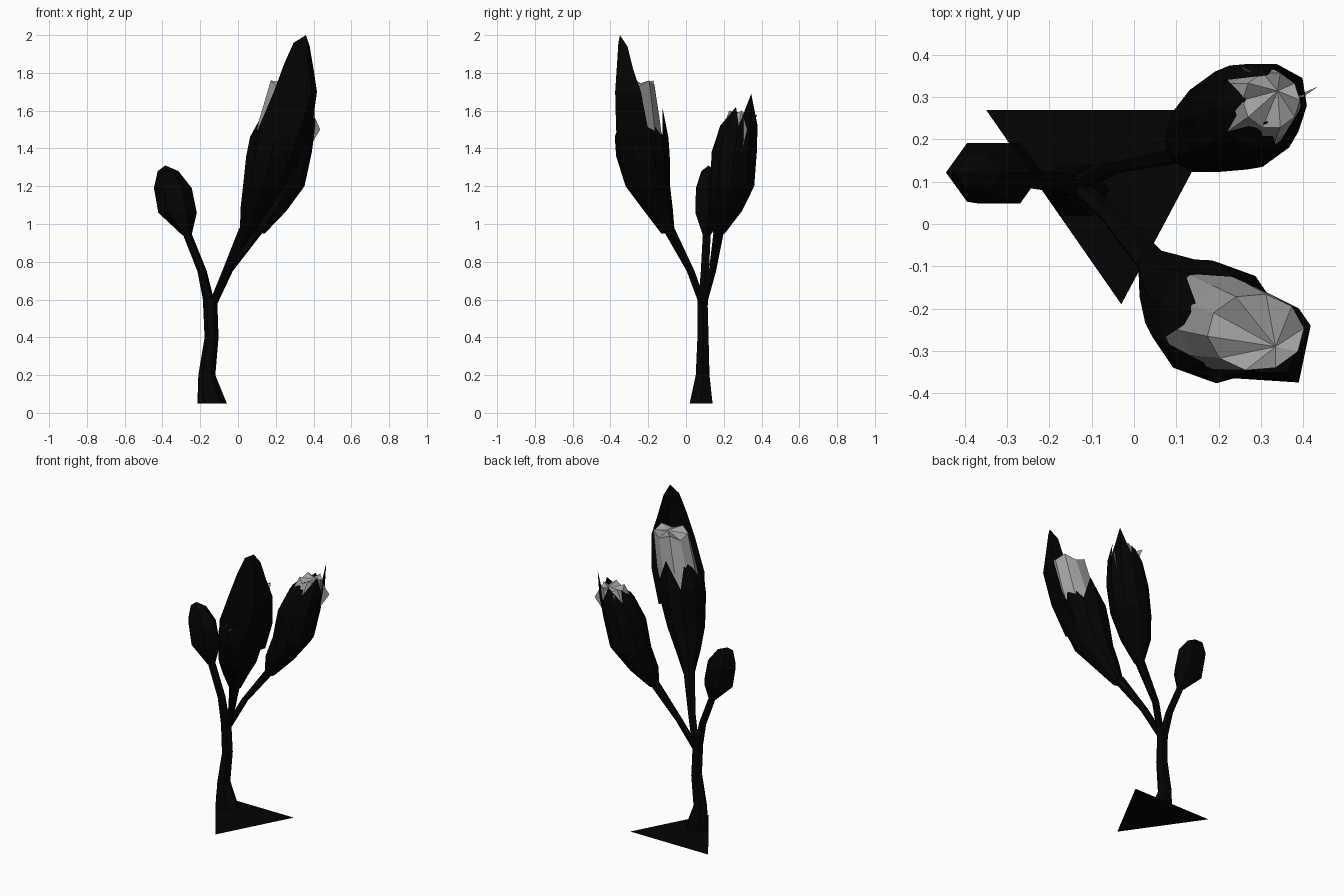
import bpy, bmesh
from math import sin, cos, tau, radians

if "Cube" in bpy.data.objects:
    bpy.data.objects.remove(bpy.data.objects["Cube"], do_unlink=True)


def material(name, value):
    m = bpy.data.materials.new(name)
    m.use_nodes = True
    m.diffuse_color = (value, value, value, 1)
    bsdf = m.node_tree.nodes["Principled BSDF"]
    bsdf.inputs["Base Color"].default_value = (value, value, value, 1)
    bsdf.inputs["Roughness"].default_value = 0.9
    return m


BLACK = material("black bark", 0.001)
GREY = material("pale grey petal", 0.35)


def finish(bm, name, mat):
    mesh = bpy.data.meshes.new(name)
    bmesh.ops.recalc_face_normals(bm, faces=bm.faces)
    bm.to_mesh(mesh)
    bm.free()
    mesh.materials.append(mat)
    ob = bpy.data.objects.new(name, mesh)
    bpy.context.collection.objects.link(ob)
    return ob


def ring(bm, row, sides, phase):
    """One horizontal cross-section: x, y, z, x radius, optional y radius."""
    x, y, z, rx = row[:4]
    ry = row[-1] if len(row) > 4 else rx
    angles = [tau * i / sides + radians(phase) for i in range(sides)]
    return [bm.verts.new((x + rx * cos(a), y + ry * sin(a), z)) for a in angles]


def bridge(bm, lower, upper):
    n = len(lower)
    for i in range(n):
        j = (i + 1) % n
        bm.faces.new((lower[i], lower[j], upper[j], upper[i]))


def fan(bm, rim, point):
    c = bm.verts.new(point)
    for i in range(len(rim)):
        bm.faces.new((rim[i], rim[(i + 1) % len(rim)], c))


def loft(bm, rows, sides, phase=0):
    rings = [ring(bm, r, sides, phase) for r in rows]
    for a, b in zip(rings, rings[1:]):
        bridge(bm, a, b)
    return rings


def tube(name, rows, cap=None):
    bm = bmesh.new()
    rings = loft(bm, rows, 6)
    if cap:
        fan(bm, rings[-1], cap)
    return finish(bm, name, BLACK)


def plate(name, points, mat):
    bm = bmesh.new()
    bm.faces.new([bm.verts.new(p) for p in points])
    return finish(bm, name, mat)


def sepal_cup(name, rows, tips, radius, phase):
    """Ten-sided cup whose rim rises into five pointed sepals."""
    bm = bmesh.new()
    rim = loft(bm, rows, 10, phase)[-1]
    cx, cy = rows[-1][:2]
    for k, (z, dx, dy) in enumerate(tips):
        a, b, c = (rim[(2 * k + i) % 10] for i in range(3))
        ang = tau * (2 * k + 1) / 10 + radians(phase)
        tip = bm.verts.new((cx + dx + radius * cos(ang),
                            cy + dy + radius * sin(ang), z))
        bm.faces.new((a, b, tip))
        bm.faces.new((b, c, tip))
    return finish(bm, name, BLACK)


def petals(name, rows, centre, notch, phase):
    """Closed inner petals with a jagged rim and a fan of facets on top."""
    bm = bmesh.new()
    rim = loft(bm, rows, 10, phase)[-1]
    for v in rim[1::2]:
        v.co.z -= notch
    fan(bm, rim, centre)
    return finish(bm, name, GREY)


# Flat ground patch
plate("ground_patch", ((-.35, .27, 0), (-.03, -.19, 0), (.215, .27, 0)), BLACK)

# Trunk and the three branches
tube("trunk", [(-.137, .08, .05, .078, .07), (-.165, .088, .2, .045, .042),
               (-.14, .09, .4, .037, .034), (-.148, .088, .6, .038, .03)])
tube("front_branch", [(-.135, .09, .57, .022), (-.06, .025, .75, .024),
                      (.045, -.095, .98, .038)])
tube("back_branch", [(-.135, .09, .57, .022), (-.05, .14, .75, .022),
                     (.11, .175, .97, .032)])
tube("side_branch", [(-.15, .09, .57, .03), (-.19, .1, .75, .025),
                     (-.27, .11, .95, .024)])

# Small closed bud
tube("small_bud", [(-.27, .11, .94, .024), (-.32, .12, 1.06, .102, .082),
                   (-.345, .122, 1.19, .1, .08), (-.37, .12, 1.28, .055, .045)],
     (-.385, .12, 1.31))

# Tall front bud with its inner petals
sepal_cup("front_sepals", [(.045, -.095, .95, .036), (.09, -.15, 1.08, .08),
                           (.14, -.202, 1.2, .118), (.18, -.228, 1.36, .142),
                           (.2, -.235, 1.46, .142)],
          [(1.62, .03, .005), (1.63, .055, -.015), (1.56, .03, -.01),
           (1.6, .05, -.01), (1.6, .05, -.02)], .105, 52)
petals("front_petals", [(.18, -.228, 1.34, .118), (.235, -.241, 1.54, .127, .106),
                        (.288, -.256, 1.76, .115, .092)], (.335, -.29, 1.73), .03, 42)

# Broad tall sepal standing over the petals
bm = bmesh.new()
blade = [((.06, -.29, 1.3), (.25, -.335, 1.3), (.31, -.16, 1.3)),
         ((.105, -.34, 1.5), (.33, -.37, 1.5), (.39, -.2, 1.5)),
         ((.19, -.362, 1.7), (.39, -.375, 1.7), (.418, -.24, 1.7)),
         ((.245, -.355, 1.85), (.375, -.365, 1.85), (.4, -.28, 1.82)),
         ((.295, -.35, 1.96), (.365, -.358, 1.96), (.38, -.31, 1.94))]
grid = [[bm.verts.new(p) for p in row] for row in blade]
for low, high in zip(grid, grid[1:]):
    for i in range(2):
        bm.faces.new((low[i], low[i + 1], high[i + 1], high[i]))
tip = bm.verts.new((.36, -.35, 2))
for i in range(2):
    bm.faces.new((grid[-1][i], grid[-1][i + 1], tip))
finish(bm, "tall_sepal", BLACK)

# Back bud with its inner petals
sepal_cup("back_sepals", [(.11, .175, .95, .032), (.165, .21, 1.07, .092),
                          (.23, .245, 1.2, .122), (.265, .255, 1.38, .126),
                          (.305, .28, 1.52, .104)],
          [(1.69, .045, .03), (1.6, .03, .015), (1.58, .02, .015),
           (1.58, .03, .02), (1.62, .035, .02)], .06, 0)
petals("back_petals", [(.265, .255, 1.38, .1), (.305, .28, 1.51, .09),
                       (.325, .293, 1.6, .068)], (.34, .315, 1.58), .03, 0)

# Stray petal points poking out between the back sepals
plate("side_petal_point", ((.375, .3, 1.4), (.435, .325, 1.5), (.4, .3, 1.58)), GREY)
plate("back_petal_point", ((.27, .35, 1.5), (.25, .376, 1.58), (.32, .34, 1.55)), GREY)
